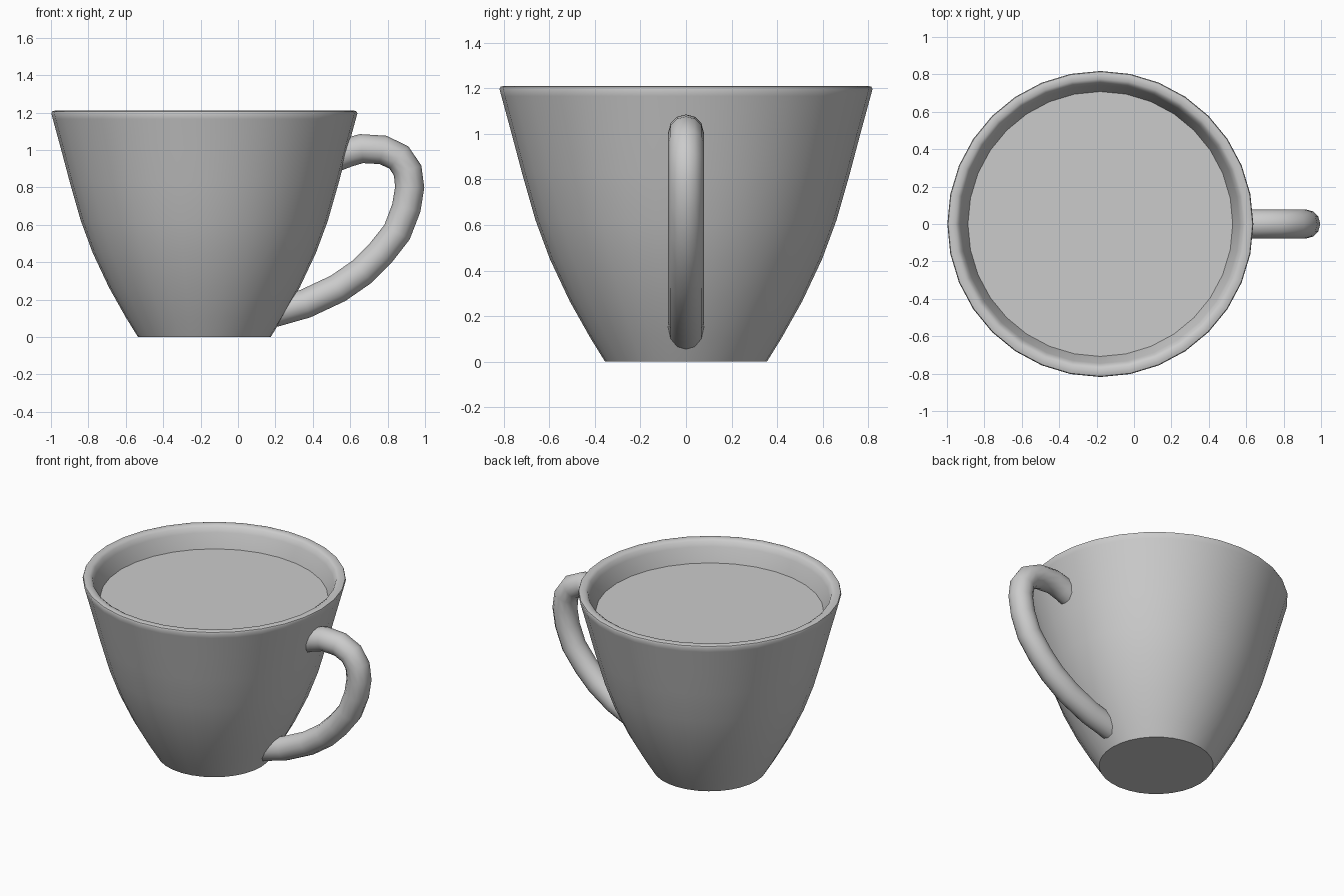
import bpy, bmesh, math

if "Cube" in bpy.data.objects:
    bpy.data.objects.remove(bpy.data.objects["Cube"])

CX = -0.18   # cup axis
SEG = 32


def finish(obj, angle=40):
    bpy.ops.object.select_all(action='DESELECT')
    obj.select_set(True)
    bpy.context.view_layer.objects.active = obj
    if obj.type == 'CURVE':
        bpy.ops.object.convert(target='MESH')
    bpy.ops.object.shade_smooth_by_angle(angle=math.radians(angle))


def lathe(name, profile):
    """Revolve an (r, z) profile round the cup axis; r = 0 makes a pole."""
    bm = bmesh.new()
    rings = []
    for r, z in profile:
        n = SEG if r > 0 else 1
        rings.append([bm.verts.new((r * math.cos(2 * math.pi * i / SEG),
                                    r * math.sin(2 * math.pi * i / SEG), z))
                      for i in range(n)])
    for a, b in zip(rings, rings[1:]):
        for i in range(SEG):
            j = (i + 1) % SEG
            quad = [a[i % len(a)], a[j % len(a)], b[j % len(b)], b[i % len(b)]]
            bm.faces.new(list(dict.fromkeys(quad)))
    bmesh.ops.recalc_face_normals(bm, faces=bm.faces)
    mesh = bpy.data.meshes.new(name)
    bm.to_mesh(mesh)
    bm.free()
    obj = bpy.data.objects.new(name, mesh)
    obj.location.x = CX
    bpy.context.collection.objects.link(obj)
    finish(obj)
    return obj


# Cup: base, outer wall, rounded rim, inner wall, inner floor
outer = [(0.355, 0), (0.42, 0.105), (0.51, 0.265), (0.597, 0.45), (0.66, 0.62),
         (0.72, 0.83), (0.765, 1.0), (0.81, 1.165)]
rim = [(0.818, 1.195), (0.814, 1.206), (0.80, 1.21), (0.775, 1.209), (0.758, 1.198)]
inner = [(0.745, 1.165), (0.708, 1.07), (0.655, 0.84), (0.59, 0.62), (0.44, 0.28),
         (0.34, 0.11), (0, 0.10)]
lathe("cup_body", [(0, 0)] + outer + rim + inner)

# Drink surface, its edge tucked slightly into the wall
bm = bmesh.new()
bmesh.ops.create_circle(bm, cap_ends=True, segments=SEG, radius=0.712)
mesh = bpy.data.meshes.new("drink_surface")
bm.to_mesh(mesh)
bm.free()
drink = bpy.data.objects.new("drink_surface", mesh)
drink.location = (CX, 0, 1.07)
bpy.context.collection.objects.link(drink)

# Handle: round tube along an ear-shaped path
path = [(0.53, 0.965), (0.585, 0.986), (0.66, 1.007), (0.775, 1.0), (0.86, 0.96),
        (0.907, 0.89), (0.918, 0.80), (0.90, 0.69), (0.85, 0.56), (0.76, 0.445),
        (0.665, 0.35), (0.535, 0.26), (0.36, 0.178), (0.19, 0.13)]
curve = bpy.data.curves.new("handle", 'CURVE')
curve.dimensions = '3D'
curve.bevel_depth = 0.078
curve.bevel_resolution = 4
curve.use_fill_caps = True
spline = curve.splines.new('POLY')
spline.points.add(len(path) - 1)
for p, (x, z) in zip(spline.points, path):
    p.co = (x, 0, z, 1)
handle = bpy.data.objects.new("handle", curve)
bpy.context.collection.objects.link(handle)
finish(handle, 50)
